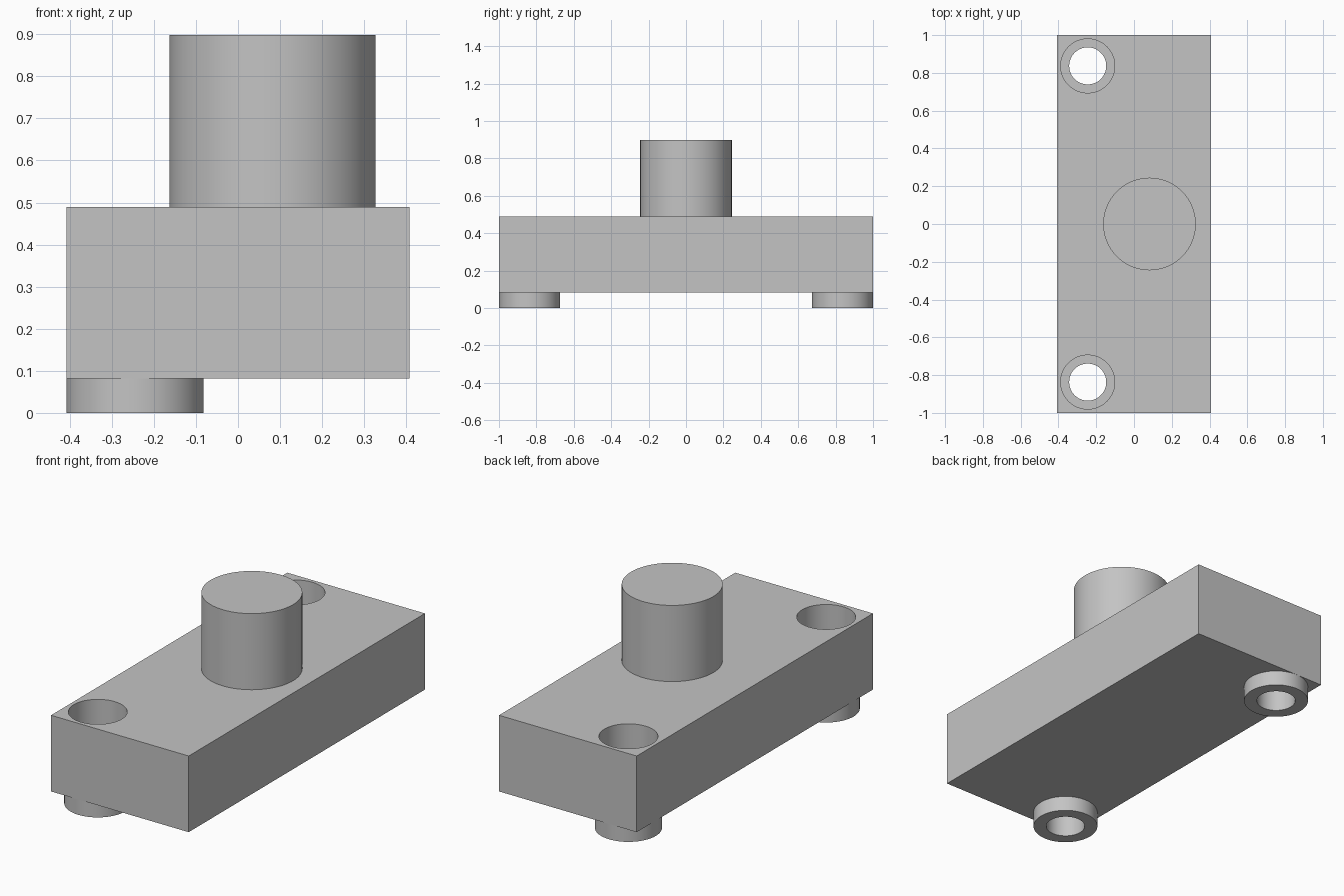
import bpy, bmesh, math

cube = bpy.data.objects.get("Cube")
if cube:
    bpy.data.objects.remove(cube, do_unlink=True)

grey = bpy.data.materials.new("plain_grey")
grey.use_nodes = True
colour = (0.55, 0.55, 0.55, 1)
grey.diffuse_color = colour
grey.node_tree.nodes["Principled BSDF"].inputs["Base Color"].default_value = colour

SEGMENTS = 96
BASE, DECK, TOP = 0.082, 0.49, 0.898      # underside, upper face, post top
HALF_X, HALF_Y = 0.408, 1.0
BOSS_R, BORE_R, HOLE_R = 0.163, 0.143, 0.098
BORE_FLOOR = 0.165
HOLE_X, HOLE_Y = -0.245, 0.837


def add_object(name, bm):
    mesh = bpy.data.meshes.new(name)
    bmesh.ops.recalc_face_normals(bm, faces=bm.faces)
    bm.to_mesh(mesh)
    bm.free()
    mesh.materials.append(grey)
    obj = bpy.data.objects.new(name, mesh)
    bpy.context.collection.objects.link(obj)
    return obj


def lathe(name, profile, x, y):
    """Spin an (r, z) profile about a vertical axis; r = 0 closes an end."""
    bm = bmesh.new()
    verts = [bm.verts.new((r, 0, z)) for r, z in profile]
    edges = [bm.edges.new(pair) for pair in zip(verts, verts[1:])]
    bmesh.ops.spin(bm, geom=verts + edges, axis=(0, 0, 1), cent=(0, 0, 0),
                   angle=math.tau, steps=SEGMENTS, use_merge=True)
    bmesh.ops.remove_doubles(bm, verts=bm.verts, dist=1e-5)
    bmesh.ops.translate(bm, verts=bm.verts, vec=(x, y, 0))
    return add_object(name, bm)


def smooth(obj):
    bpy.ops.object.select_all(action="DESELECT")
    obj.select_set(True)
    bpy.context.view_layer.objects.active = obj
    bpy.ops.object.shade_smooth_by_angle(angle=math.radians(30))


# Rectangular body
bm = bmesh.new()
bmesh.ops.create_cube(bm, size=2)
bmesh.ops.scale(bm, verts=bm.verts, vec=(HALF_X, HALF_Y, (DECK - BASE) / 2))
bmesh.ops.translate(bm, verts=bm.verts, vec=(0, 0, (DECK + BASE) / 2))
body = add_object("body_block", bm)

# Counterbored screw holes with hollow bosses below
for side, y in (("front", -HOLE_Y), ("back", HOLE_Y)):
    cutter = lathe(side + "_hole_cutter",
                   [(0, -0.1), (HOLE_R, -0.1), (HOLE_R, BORE_FLOOR),
                    (BORE_R, BORE_FLOOR), (BORE_R, 0.6), (0, 0.6)], HOLE_X, y)
    cutter.hide_render = True
    cut = body.modifiers.new("screw_hole", "BOOLEAN")
    cut.operation = "DIFFERENCE"
    cut.solver = "EXACT"
    cut.object = cutter
    bpy.context.view_layer.objects.active = body
    bpy.ops.object.modifier_apply(modifier=cut.name)
    bpy.data.objects.remove(cutter, do_unlink=True)
    smooth(lathe(side + "_boss", [(BOSS_R, BASE), (BOSS_R, 0),
                                  (HOLE_R, 0), (HOLE_R, BASE)], HOLE_X, y))
smooth(body)

# Round post on the upper face
smooth(lathe("round_post", [(0.245, DECK), (0.245, TOP), (0, TOP)], 0.082, 0))
